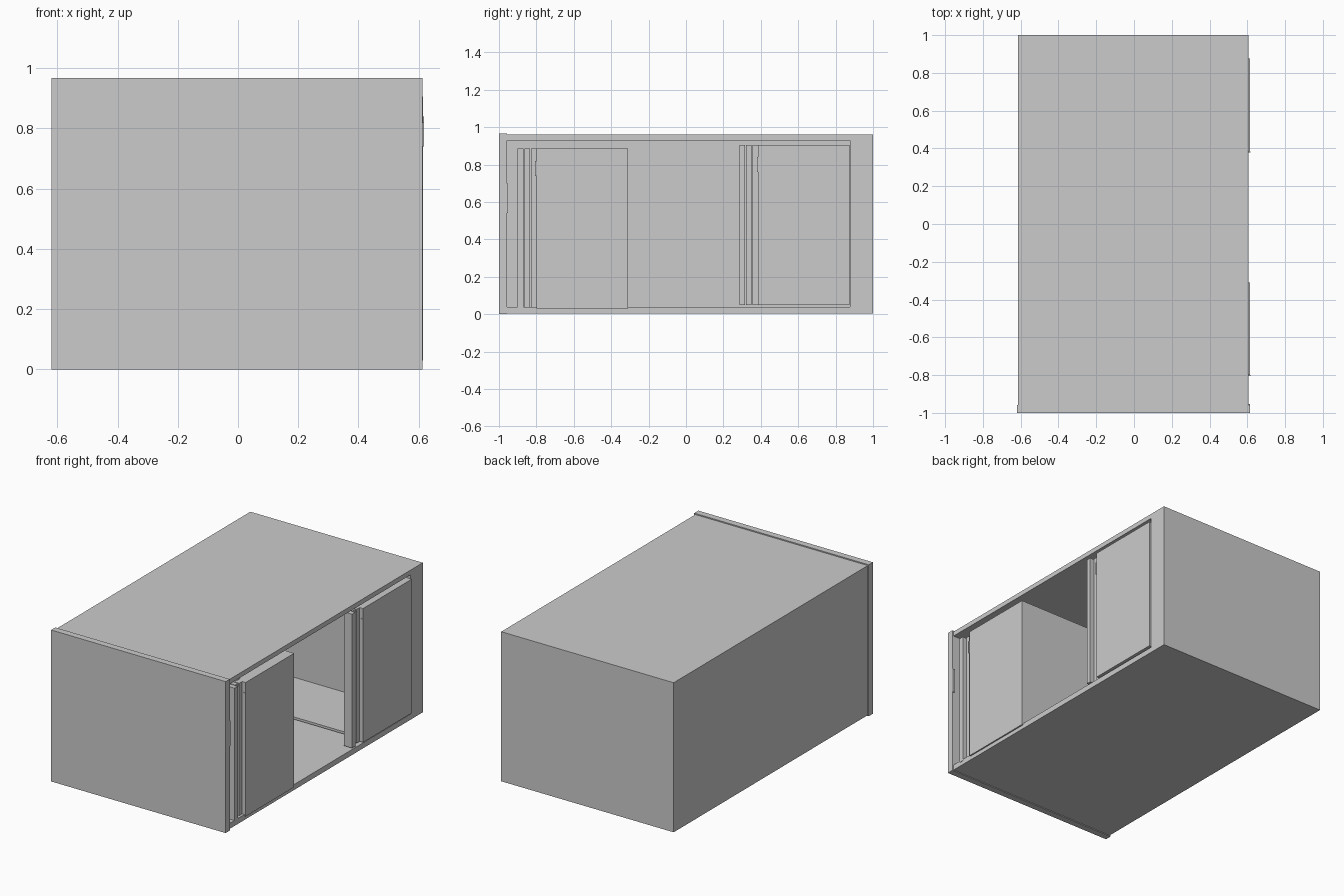
import bpy

if "Cube" in bpy.data.objects:
    bpy.data.objects.remove(bpy.data.objects["Cube"])


def box(name, x, y, z):
    """Axis-aligned box from (min, max) ranges."""
    bpy.ops.mesh.primitive_cube_add(size=1)
    ob = bpy.context.object
    ob.name = name
    ob.location = [(a + b) / 2 for a, b in (x, y, z)]
    ob.scale = [b - a for a, b in (x, y, z)]
    bpy.ops.object.transform_apply(location=True, rotation=True, scale=True)
    return ob


# Outer case with a cavity open on the right side
case = box("case", (-0.613, 0.605), (-0.965, 1.0), (0.005, 0.96))
cavity = box("cavity_cutter", (-0.58, 0.8), (-1.2, 0.877), (0.04, 0.93))
cut = case.modifiers.new("cavity", 'BOOLEAN')
cut.operation = 'DIFFERENCE'
cut.object = cavity
cut.solver = 'EXACT'
cavity.hide_render = True
cavity.hide_viewport = True

# Front panel, slightly larger than the case
box("front_panel", (-0.62, 0.613), (-1.0, -0.958), (0.0, 0.967))


def unit(label, y0, z0):
    """Inner shell, open towards the front, with door and edge rails."""
    y1, z1 = y0 + 0.59, z0 + 0.855
    back, t = -0.57, 0.015
    # Door face
    box(label + "_door", (0.555, 0.614), (y0 + 0.10, y1), (z0, z1))
    # Inner shell panels
    inner = (back, 0.555)
    box(label + "_floor", inner, (y0 + 0.13, y1), (z0, z0 + t))
    box(label + "_roof", inner, (y0 + 0.13, y1), (z1 - t, z1))
    box(label + "_side", inner, (y1 - t, y1), (z0 + t, z1 - t))
    # Upright rails beside the door
    box(label + "_outer_rail", (0.55, 0.607), (y0, y0 + 0.031), (z0, z1))
    box(label + "_middle_rail", (0.55, 0.583), (y0 + 0.037, y0 + 0.066), (z0, z1))
    box(label + "_door_edge", (0.555, 0.59), (y0 + 0.07, y0 + 0.10), (z0, z1))
    # Small finger pull
    box(label + "_pull", (0.60, 0.618), (y0 + 0.094, y0 + 0.10),
        (z0 + 0.71, z0 + 0.79))


unit("near_unit", -0.90, 0.03)
unit("far_unit", 0.285, 0.05)

# Thin latch rail on the front jamb
box("front_latch", (0.60, 0.615), (-0.962, -0.952), (0.54, 0.70))
